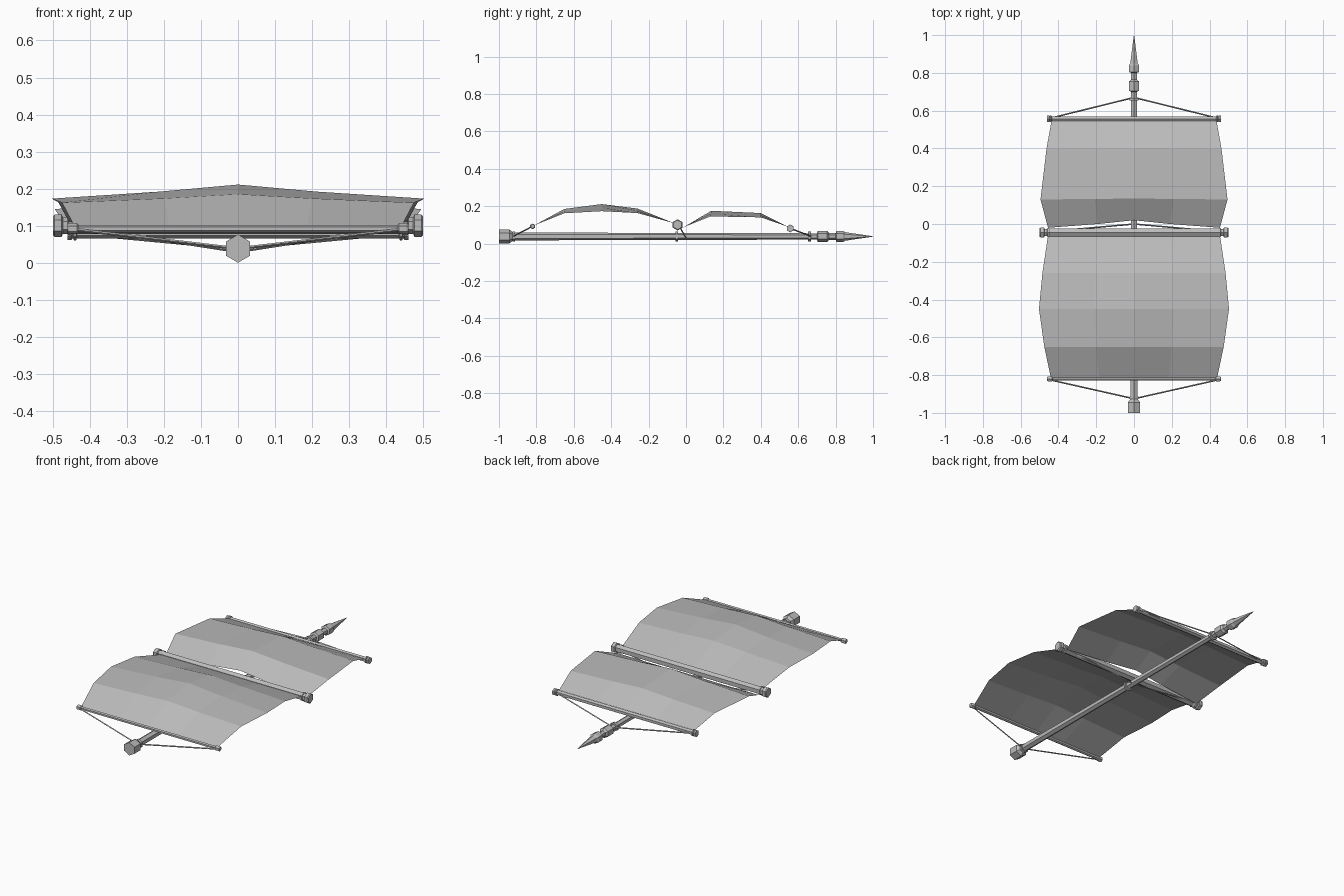
import bpy, math
from mathutils import Vector

if "Cube" in bpy.data.objects:
    bpy.data.objects.remove(bpy.data.objects["Cube"])

grey = bpy.data.materials.new("plain grey")
grey.use_nodes = True
grey.diffuse_color = (0.5, 0.5, 0.5, 1)
grey.node_tree.nodes["Principled BSDF"].inputs["Base Color"].default_value = (0.5, 0.5, 0.5, 1)


def add_mesh(name, verts, faces):
    mesh = bpy.data.meshes.new(name)
    mesh.from_pydata(verts, [], faces)
    mesh.materials.append(grey)
    obj = bpy.data.objects.new(name, mesh)
    bpy.context.collection.objects.link(obj)
    return obj


def turned(name, origin, axis, profile, sides=6, turn=0.0):
    """Faceted bar: profile of (distance along axis, radius)."""
    axis = Vector(axis).normalized()
    up = Vector((0, 0, 1))
    side = up.cross(axis).normalized()
    up = axis.cross(side)
    verts, faces = [], []
    for dist, radius in profile:
        for i in range(sides):
            a = turn + math.tau * i / sides
            verts.append(Vector(origin) + axis * dist
                         + (up * math.cos(a) + side * math.sin(a)) * radius)
    for r in range(len(profile) - 1):
        for i in range(sides):
            j = (i + 1) % sides
            faces.append((r * sides + i, r * sides + j, (r + 1) * sides + j, (r + 1) * sides + i))
    faces.append(tuple(reversed(range(sides))))
    faces.append(tuple(range(len(verts) - sides, len(verts))))
    return add_mesh(name, verts, faces)


def yard(name, y, z, half):
    """Cross bar, given its right half profile and mirrored."""
    profile = [(-d, r) for d, r in reversed(half)] + half
    return turned(name, (0, y, z), (1, 0, 0), profile)


def rope(name, start, end, radius=0.004):
    path = Vector(end) - Vector(start)
    return turned(name, start, path, [(0, radius), (path.length, radius)], 4)


def sail(name, rows):
    """Rows of (edge y, middle y, half width, edge z, middle z)."""
    columns = [(-1, 0), (-0.42, 0.5), (0, 1), (0.42, 0.5), (1, 0)]
    verts = [(c * w, ye + (ym - ye) * t, ze + (zm - ze) * t)
             for ye, ym, w, ze, zm in rows for c, t in columns]
    n = len(columns)
    faces = [(r * n + i, r * n + i + 1, (r + 1) * n + i + 1, (r + 1) * n + i)
             for r in range(len(rows) - 1) for i in range(n - 1)]
    return add_mesh(name, verts, faces)


# Mast with heavy foot, collars and pointed tip
MAST_Z = 0.038
turned("mast", (0, 0, MAST_Z), (0, 1, 0), [
    (-1, 0.038), (-0.945, 0.038), (-0.925, 0.021), (0.66, 0.017), (0.7, 0.017),
    (0.705, 0.03), (0.755, 0.03), (0.765, 0.018), (0.8, 0.018), (0.805, 0.03),
    (0.84, 0.03), (0.85, 0.023), (1, 0.001)])
for label, y in (("foot", -0.92), ("middle", -0.05), ("top", 0.66)):
    turned(label + "_mast_ring", (0, y, MAST_Z), (0, 1, 0),
           [(-0.007, 0.027), (0.007, 0.027)])

# Three yards, with knobs at their ends
yard("lower_yard", -0.82, 0.092, [
    (0.43, 0.01), (0.435, 0.015), (0.455, 0.015), (0.46, 0.011)])
yard("middle_yard", -0.045, 0.1, [
    (0.445, 0.023), (0.45, 0.027), (0.457, 0.027), (0.46, 0.022),
    (0.473, 0.022), (0.476, 0.03), (0.495, 0.03), (0.5, 0.025)])
yard("upper_yard", 0.557, 0.081, [
    (0.435, 0.015), (0.437, 0.021), (0.443, 0.021), (0.445, 0.015),
    (0.45, 0.02), (0.46, 0.02)])

# Ropes from each yard end to the mast
for side, s in (("left", 1), ("right", -1)):
    rope(side + "_lower_rope", (s * 0.445, -0.825, 0.09), (0, -0.925, MAST_Z))
    rope(side + "_middle_rope", (s * 0.45, -0.04, 0.1), (0, 0, 0.03))
    rope(side + "_upper_rope", (s * 0.445, 0.56, 0.08), (0, 0.67, MAST_Z))

# Billowing sails
sail("lower_sail", [
    (-0.815, -0.815, 0.44, 0.096, 0.096), (-0.65, -0.65, 0.475, 0.162, 0.185),
    (-0.45, -0.45, 0.503, 0.173, 0.211), (-0.26, -0.26, 0.485, 0.163, 0.187),
    (-0.06, -0.06, 0.455, 0.108, 0.108)])
sail("upper_sail", [
    (-0.02, 0.02, 0.455, 0.085, 0.105), (0.13, 0.135, 0.495, 0.145, 0.175),
    (0.4, 0.4, 0.463, 0.14, 0.163), (0.545, 0.545, 0.437, 0.09, 0.09)])
